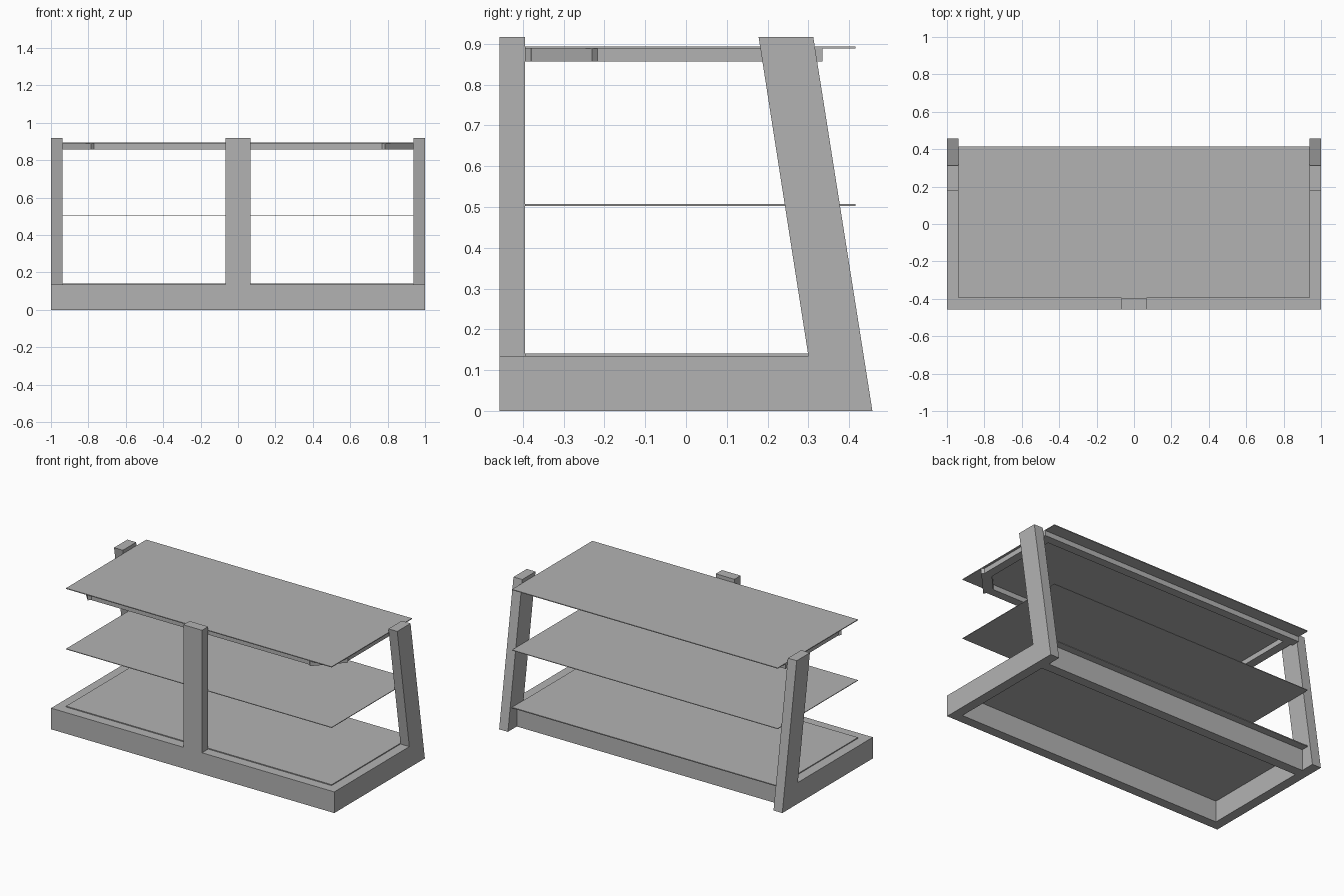
import bpy, bmesh, math
from mathutils import Matrix, Vector

if "Cube" in bpy.data.objects:
    bpy.data.objects.remove(bpy.data.objects["Cube"])

grey = bpy.data.materials.new("plain_grey")
grey.diffuse_color = (0.45, 0.45, 0.45, 1)
grey.use_nodes = True
grey.node_tree.nodes["Principled BSDF"].inputs["Base Color"].default_value = grey.diffuse_color


def finish(name, bm):
    bmesh.ops.recalc_face_normals(bm, faces=bm.faces)
    mesh = bpy.data.meshes.new(name)
    bm.to_mesh(mesh)
    bm.free()
    mesh.materials.append(grey)
    obj = bpy.data.objects.new(name, mesh)
    bpy.context.collection.objects.link(obj)
    return obj


def box(name, x0, x1, y0, y1, z0, z1):
    bm = bmesh.new()
    size = Matrix.Diagonal((x1 - x0, y1 - y0, z1 - z0, 1))
    mid = Matrix.Translation(((x0 + x1) / 2, (y0 + y1) / 2, (z0 + z1) / 2))
    bmesh.ops.create_cube(bm, size=1, matrix=mid @ size)
    return finish(name, bm)


def prism(name, points, offset):
    """Extrude a flat outline along offset."""
    bm = bmesh.new()
    face = bm.faces.new([bm.verts.new(p) for p in points])
    new = bmesh.ops.extrude_face_region(bm, geom=[face], use_keep_orig=True)
    verts = [g for g in new["geom"] if isinstance(g, bmesh.types.BMVert)]
    bmesh.ops.translate(bm, verts=verts, vec=Vector(offset))
    return finish(name, bm)


X, Y, T = 1.0, 0.457, 0.062      # half width, half depth, beam thickness
XI = X - T                       # inner face of the side beams
BASE, TOP = 0.135, 0.917         # base height and post height

# Side frames: floor beam and leaning rear leg in one profile
side = [(-Y, 0), (Y, 0), (0.312, TOP), (0.178, TOP), (0.300, BASE), (-Y, BASE)]
for label, x in (("left", -X), ("right", XI)):
    prism(label + "_side_frame", [(x, y, z) for y, z in side], (T, 0, 0))

# Cross beams of the base and the front post
box("front_base_beam", -XI, XI, -Y, -Y + T, 0, BASE)
box("rear_base_beam", -XI, XI, 0.305, 0.367, 0, BASE)
box("front_post", -0.066, 0.066, -Y, -Y + T, BASE, TOP)

# Thin shelves
for label, z, t in (("bottom", BASE, 0.006), ("middle", 0.503, 0.004), ("top", 0.889, 0.005)):
    box(label + "_shelf", -XI, XI, -Y + T, 0.415, z, z + t)

# Support frame under the top shelf
Z0, Z1, W = 0.857, 0.889, 0.055
box("front_support_rail", -0.80, 0.80, -0.38, -0.38 + W, Z0, Z1)
box("rear_support_rail", -XI, XI, 0.335 - W, 0.335, Z0, Z1)
for label, s in (("left", -1), ("right", 1)):
    a, b = sorted((s * (0.925 - W), s * 0.925))
    box(label + "_support_rail", a, b, -0.24, 0.335 - W, Z0, Z1)
    # Diagonal corner brace
    d = 0.042
    brace = [(0.785, -0.395), (0.938, -0.23), (0.938 - d, -0.23 + d), (0.785 - d, -0.395 + d)]
    prism(label + "_corner_brace", [(s * x, y, Z0) for x, y in brace], (0, 0, Z1 - Z0))
